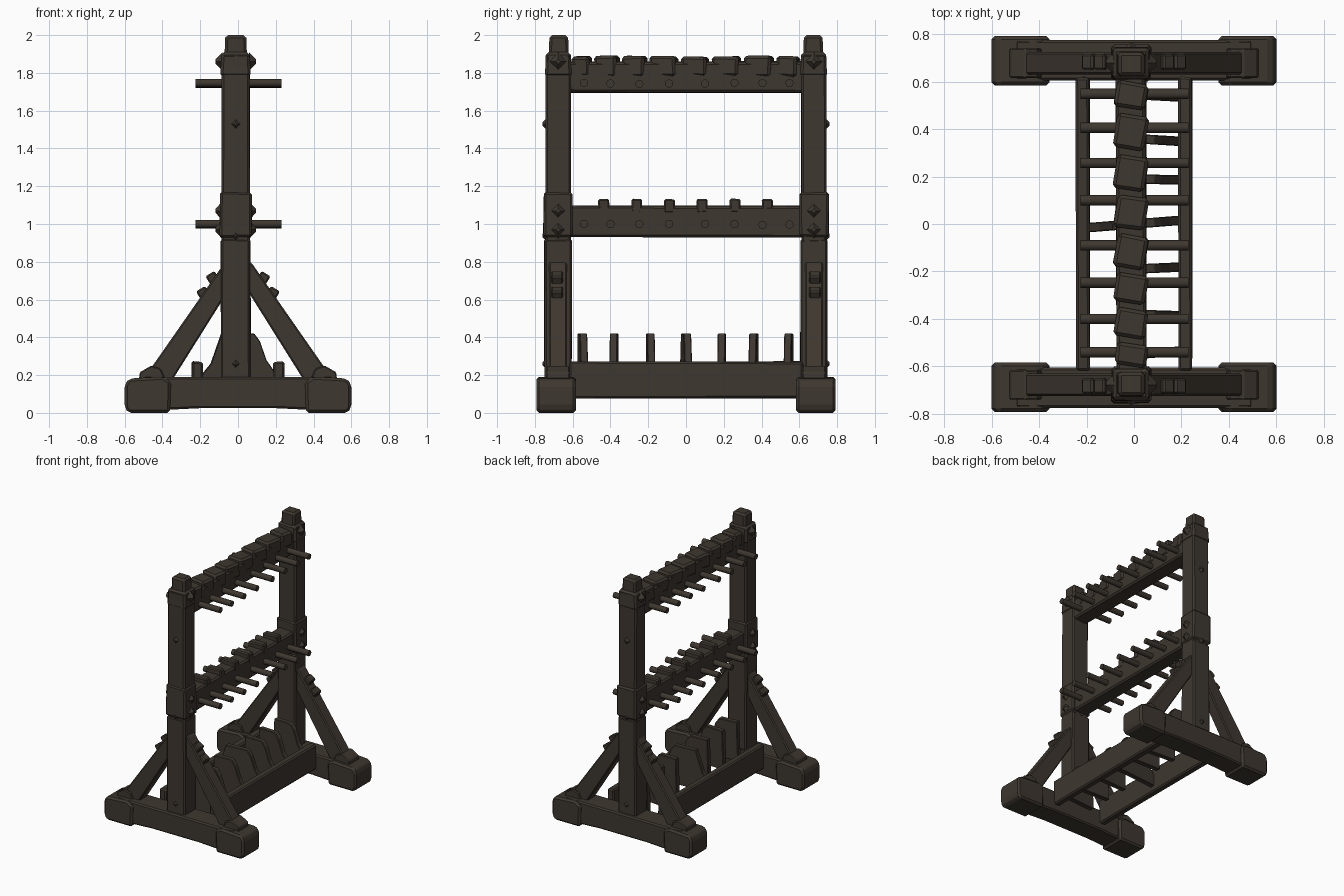
import bpy, bmesh, math, random
from mathutils import Matrix, Vector

if "Cube" in bpy.data.objects:
    bpy.data.objects.remove(bpy.data.objects["Cube"])

random.seed(4)
wood = bpy.data.materials.new("dark_wood")
wood.diffuse_color = (0.048, 0.038, 0.029, 1)
wood.use_nodes = True
wood.node_tree.nodes["Principled BSDF"].inputs["Base Color"].default_value = wood.diffuse_color
PX = -0.012   # posts and beams sit slightly left of centre


def finish(name, bm, bevel=0.0):
    bmesh.ops.recalc_face_normals(bm, faces=bm.faces)
    if bevel:
        bmesh.ops.bevel(bm, geom=bm.edges[:], offset=bevel, segments=1, affect='EDGES')
    me = bpy.data.meshes.new(name)
    bm.to_mesh(me)
    bm.free()
    me.materials.append(wood)
    ob = bpy.data.objects.new(name, me)
    bpy.context.collection.objects.link(ob)
    return ob


def box(name, x, y, z, bevel=0.01, rot=None, jitter=0.0, top=1.0):
    """Box from ranges; rot turns it about its centre, top tapers the upper end."""
    c = Vector(((x[0] + x[1]) / 2, (y[0] + y[1]) / 2, (z[0] + z[1]) / 2))
    s = Vector((x[1] - x[0], y[1] - y[0], z[1] - z[0]))
    bm = bmesh.new()
    bmesh.ops.create_cube(bm, size=1)
    for v in bm.verts:
        k = top if v.co.z > 0 else 1
        v.co = Vector((v.co.x * s.x * k, v.co.y * s.y * k, v.co.z * s.z))
        v.co += Vector([random.uniform(-jitter, jitter) for _ in range(3)])
    m = Matrix.Translation(c) @ (rot if rot else Matrix())
    bmesh.ops.transform(bm, matrix=m, verts=bm.verts)
    return finish(name, bm, bevel)


def prism(name, pts, y0, y1, bevel=0.0, rot=0.0):
    """Outline in x/z, extruded along y, optionally turned about z."""
    bm = bmesh.new()
    h = (y1 - y0) / 2
    f = bm.faces.new([bm.verts.new((x, -h, z)) for x, z in pts])
    r = bmesh.ops.extrude_face_region(bm, geom=[f])
    bmesh.ops.translate(bm, vec=(0, 2 * h, 0),
                        verts=[v for v in r['geom'] if isinstance(v, bmesh.types.BMVert)])
    m = Matrix.Translation((0, (y0 + y1) / 2, 0)) @ Matrix.Rotation(rot, 4, 'Z')
    bmesh.ops.transform(bm, matrix=m, verts=bm.verts)
    return finish(name, bm, bevel)


def stud(name, loc, axis, r=0.035, h=0.03):
    """Four-sided pyramid nail head pointing along axis."""
    bm = bmesh.new()
    bmesh.ops.create_cone(bm, segments=4, radius1=r, radius2=r * 0.25, depth=h, cap_ends=True)
    q = Vector((0, 0, 1)).rotation_difference(Vector(axis)).to_matrix().to_4x4()
    bmesh.ops.transform(bm, matrix=Matrix.Translation(loc) @ q, verts=bm.verts)
    return finish(name, bm)


def yr(s, a, b):
    return tuple(sorted((s * a, s * b)))


for s, end in ((-1, "front"), (1, "back")):
    # foot beam, slightly arched underneath
    y = yr(s, 0.605, 0.775)
    prism(end + "_foot_beam", [(-0.5, 0.01), (-0.2, 0.025), (0.2, 0.025), (0.5, 0.01),
                               (0.5, 0.19), (0.25, 0.19), (-0.25, 0.19), (-0.5, 0.19)],
          y[0], y[1], 0.01)
    for d, side in ((-1, "left"), (1, "right")):
        # foot end block with sloped inner shoulder
        y = yr(s, 0.583, 0.792)
        prism(f"{end}_{side}_foot_block",
              [(d * 0.36, 0), (d * 0.58, 0), (d * 0.6, 0.03), (d * 0.6, 0.15),
               (d * 0.575, 0.182), (d * 0.40, 0.192), (d * 0.355, 0.165)],
              y[0], y[1], 0.014)
        # diagonal brace with its heel block
        y = yr(s, 0.63, 0.725)
        prism(f"{end}_{side}_brace",
              [(d * 0.35, 0.17), (d * 0.49, 0.17), (d * 0.455, 0.245),
               (d * 0.075, 0.79), (d * 0.03, 0.82), (d * 0.03, 0.68)],
              y[0], y[1], 0.008)
        y = yr(s, 0.615, 0.74)
        prism(f"{end}_{side}_brace_heel",
              [(d * 0.38, 0.17), (d * 0.525, 0.17), (d * 0.52, 0.215), (d * 0.46, 0.25), (d * 0.41, 0.235)],
              y[0], y[1], 0.006)
        # pegs driven into the brace
        tilt = Matrix.Rotation(d * math.radians(33), 4, 'Y')
        for px, pz in ((0.135, 0.715), (0.185, 0.635)):
            box(f"{end}_{side}_brace_peg", (d * px - 0.028, d * px + 0.028),
                yr(s, 0.65, 0.715), (pz - 0.026, pz + 0.026), 0.008, tilt)
        # pointed studs on post sides
        for z in (1.86, 1.07, 0.97):
            stud(f"{end}_{side}_post_stud", (PX + d * 0.088, s * 0.677, z), (d, 0, 0), 0.05, 0.036)
    # post, collar and cap
    box(end + "_post", (PX - 0.074, PX + 0.074), yr(s, 0.61, 0.743), (0.17, 1.9), 0.012, jitter=0.003)
    box(end + "_post_base", (PX - 0.078, PX + 0.078), yr(s, 0.605, 0.75), (0.18, 0.92), 0.01, jitter=0.003)
    box(end + "_post_collar", (PX - 0.085, PX + 0.083), yr(s, 0.603, 0.755), (0.93, 1.17), 0.012, jitter=0.003)
    box(end + "_post_head", (PX - 0.082, PX + 0.08), yr(s, 0.605, 0.747), (1.78, 1.91), 0.014, top=0.92)
    box(end + "_post_cap", (PX - 0.06, PX + 0.06), yr(s, 0.62, 0.727), (1.88, 2.0), 0.014, top=0.92)
    # small studs on the outer face
    for z in (1.53, 0.94, 0.26):
        stud(end + "_outer_stud", (PX, s * 0.75, z), (0, s, 0), 0.03, 0.022)

# upper and middle cross beams
box("upper_beam", (PX - 0.062, PX + 0.062), (-0.63, 0.63), (1.695, 1.86), 0.012, jitter=0.004)
box("middle_beam", (PX - 0.062, PX + 0.062), (-0.63, 0.63), (0.932, 1.095), 0.012, jitter=0.004)

# slanted blocks along the top beam, leaving notches between them
cuts = [-0.61, -0.49, -0.345, -0.2, -0.035, 0.13, 0.3, 0.47, 0.61]
for a, b in zip(cuts, cuts[1:]):
    box("upper_tooth", (PX - 0.066, PX + 0.066), (a + 0.014, b - 0.014),
        (1.78, 1.888), 0.014, Matrix.Rotation(math.radians(-9), 4, 'Z'), jitter=0.004)

# short rests across the middle beam
for y in (-0.435, -0.26, -0.085, 0.085, 0.26, 0.43):
    box("middle_rest", (PX - 0.064, PX + 0.064), (y - 0.028, y + 0.028), (1.06, 1.132), 0.008, jitter=0.003)

# hanging pegs through both beams
for z in (1.745, 0.997):
    for y in (-0.54, -0.4, -0.247, -0.09, 0.1, 0.257, 0.405, 0.548):
        bm = bmesh.new()
        bmesh.ops.create_cone(bm, segments=10, radius1=0.022, radius2=0.022, depth=0.455, cap_ends=True)
        m = (Matrix.Translation((0.003, y, z + random.uniform(-0.004, 0.004)))
             @ Matrix.Rotation(math.pi / 2, 4, 'Y'))
        bmesh.ops.transform(bm, matrix=m, verts=bm.verts)
        ob = finish("hanging_peg", bm)
        for p in ob.data.polygons:
            p.use_smooth = len(p.vertices) == 4

# lower rails between the feet
for d, side in ((-1, "left"), (1, "right")):
    x = yr(d, 0.188, 0.245)
    box(side + "_lower_rail", x, (-0.62, 0.62), (0.078, 0.272), 0.01, jitter=0.003)

# divider boards: straight on the left, flaring to the right rail
flare = [(0.195, 0.12), (0.195, 0.215), (0.15, 0.28), (0.115, 0.38), (0.085, 0.42)]
for i, y in enumerate((-0.55, -0.38, -0.19, 0.0, 0.19, 0.36, 0.545)):
    if i == 3:
        left = [(-0.09, 0.42), (-0.11, 0.36), (-0.145, 0.26), (-0.195, 0.2), (-0.195, 0.12)]
    else:
        left = [(-0.06, 0.42), (-0.07, 0.12)]
    prism("divider_board", flare + left, y - 0.02, y + 0.02, 0.004,
          math.radians(random.uniform(-6, 6)))
